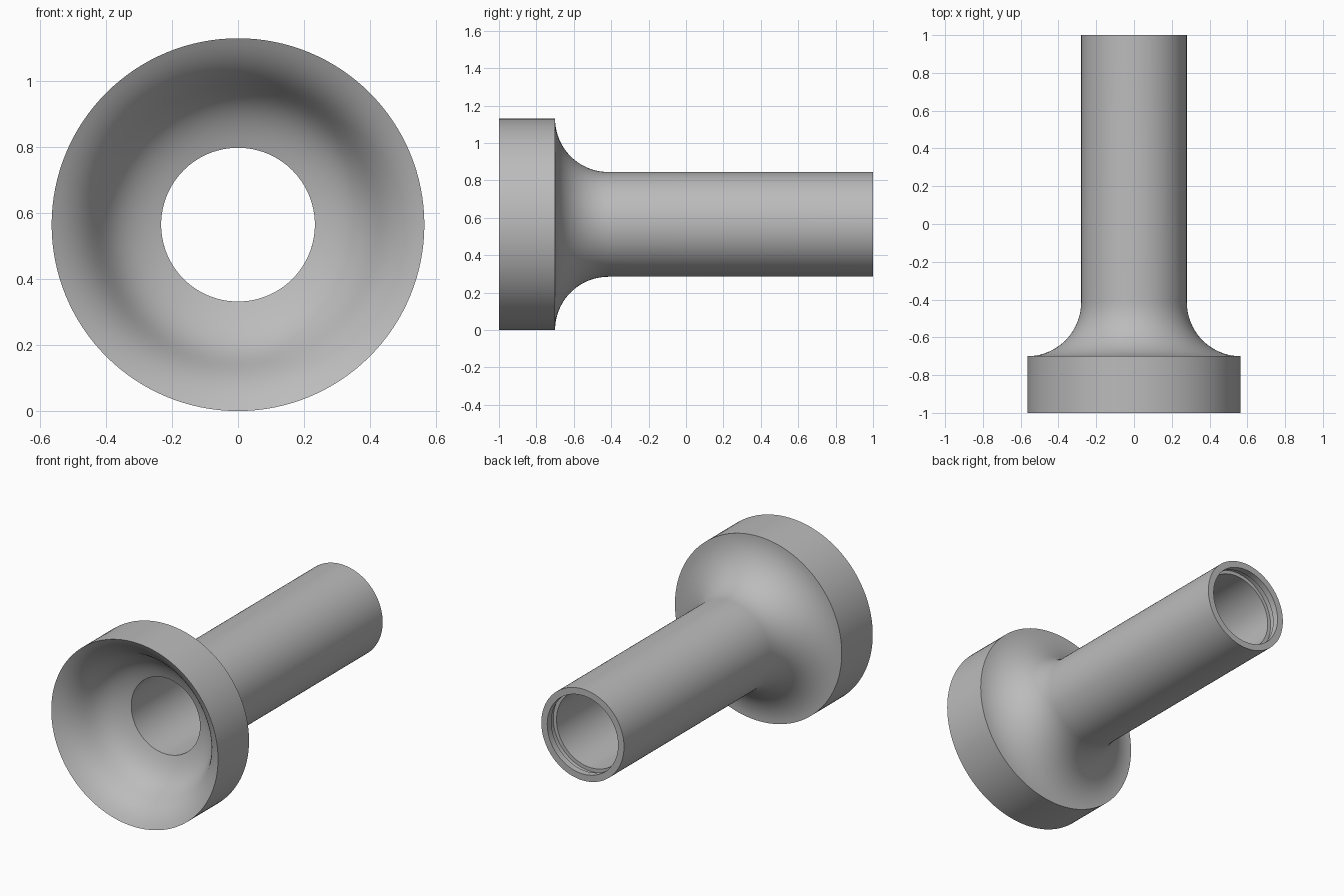
import bpy
import bmesh
import math
from mathutils import Matrix, Vector, geometry

if "Cube" in bpy.data.objects:
    bpy.data.objects.remove(bpy.data.objects["Cube"], do_unlink=True)

SEGMENTS = 128
FLANGE, PIPE, BORE = 0.565, 0.28, 0.233   # radii
FRONT, SHOULDER, BACK = -1.0, -0.7, 1.0   # positions along y
FILLET = FLANGE - PIPE

grey = bpy.data.materials.new("plain_grey")
grey.use_nodes = True
colour = (0.5, 0.5, 0.5, 1)
grey.diffuse_color = colour
grey.node_tree.nodes["Principled BSDF"].inputs["Base Color"].default_value = colour


def lathe(name, profile):
    """Turn a closed (y, radius) profile round the y axis."""
    bm = bmesh.new()
    rings = []
    for y, r in profile:
        start = Vector((r, y, 0))
        rings.append([bm.verts.new(Matrix.Rotation(math.tau * i / SEGMENTS, 3, 'Y') @ start)
                      for i in range(SEGMENTS)])
    for a, b in zip(rings, rings[1:] + rings[:1]):
        for i in range(SEGMENTS):
            j = (i + 1) % SEGMENTS
            bm.faces.new((a[i], a[j], b[j], b[i]))
    bmesh.ops.recalc_face_normals(bm, faces=bm.faces)
    mesh = bpy.data.meshes.new(name)
    bm.to_mesh(mesh)
    bm.free()
    mesh.materials.append(grey)
    obj = bpy.data.objects.new(name, mesh)
    bpy.context.collection.objects.link(obj)
    obj.location.z = FLANGE
    bpy.ops.object.select_all(action='DESELECT')
    obj.select_set(True)
    bpy.context.view_layer.objects.active = obj
    bpy.ops.object.shade_smooth_by_angle(angle=math.radians(30))
    return obj


# Flared mouth: rounded lip, steep wall, dished floor down to the bore
mouth = [tuple(p) for p in geometry.interpolate_bezier(
    Vector((FRONT, FLANGE)), Vector((-0.9, 0.38)),
    Vector((-0.77, 0.46)), Vector((SHOULDER, BORE)), 28)]

# Concave quarter-round blending the flange into the pipe
fillet = []
for i in range(21):
    a = math.pi / 2 * i / 20
    fillet.append((SHOULDER + FILLET - FILLET * math.cos(a), FLANGE - FILLET * math.sin(a)))

# Retaining groove just inside the back end of the bore
groove = [(BACK, 0.24), (0.96, 0.24), (0.96, 0.255), (0.92, 0.255), (0.92, BORE)]

lathe("flanged_tube", fillet + [(BACK, PIPE)] + groove + mouth[::-1])
